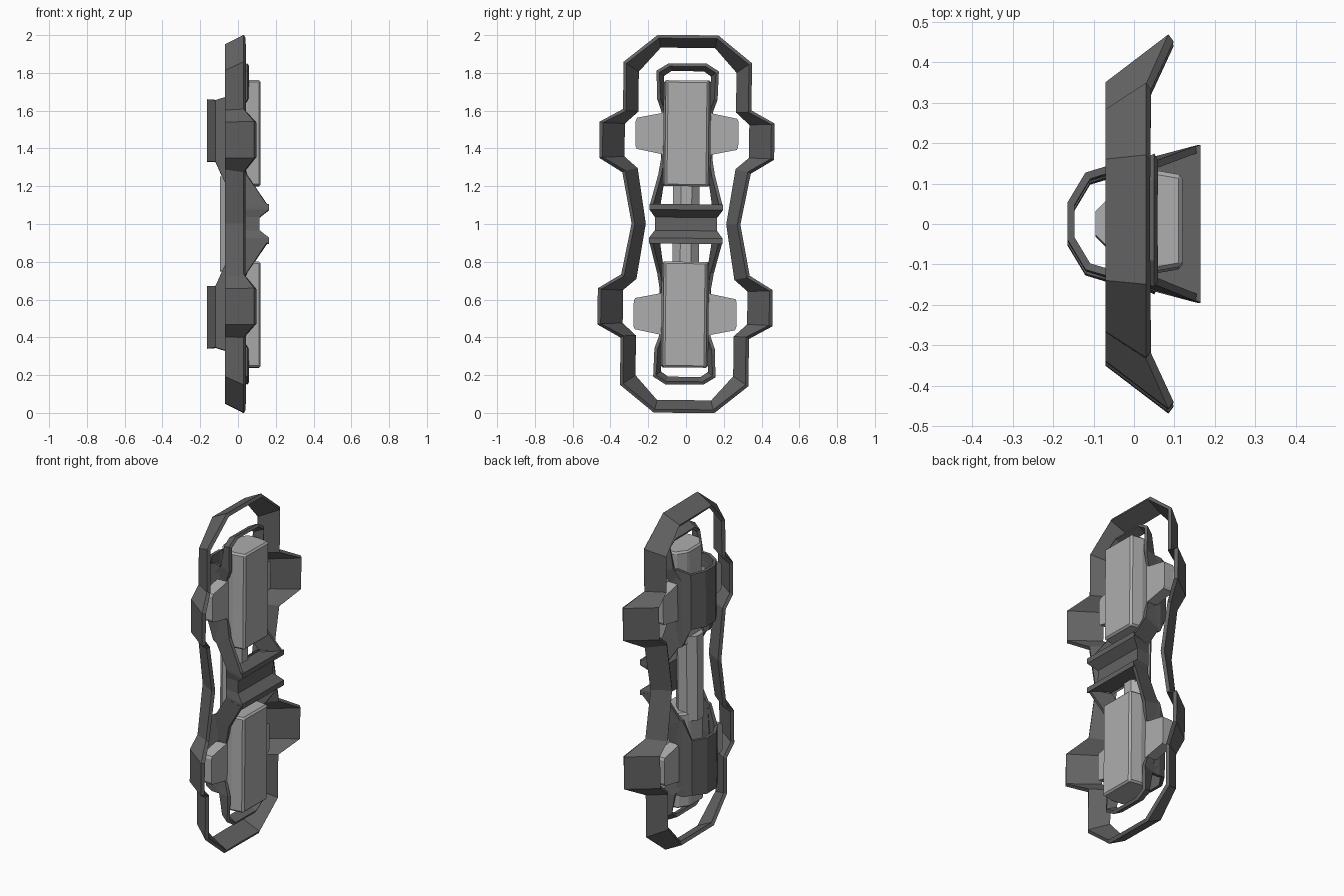
import bpy
from math import cos, sin, pi

cube = bpy.data.objects.get("Cube")
if cube:
    bpy.data.objects.remove(cube)

TILT = -0.011  # slight lean of the whole assembly


def material(name, value):
    mat = bpy.data.materials.new(name)
    mat.use_nodes = True
    colour = (value, value, value, 1)
    mat.diffuse_color = colour
    mat.node_tree.nodes["Principled BSDF"].inputs["Base Color"].default_value = colour
    return mat


dark = material("dark_grey", 0.125)
light = material("light_grey", 0.42)


def make(name, verts, faces, mat):
    """Object whose origin is the model centre, so mirrors work about z = 1."""
    mesh = bpy.data.meshes.new(name)
    mesh.from_pydata(verts, [], faces)
    mesh.materials.append(mat)
    obj = bpy.data.objects.new(name, mesh)
    bpy.context.collection.objects.link(obj)
    obj.location.z = 1
    obj.rotation_euler.x = TILT
    return obj


def mirror(obj, axes):
    mod = obj.modifiers.new("Mirror", 'MIRROR')
    mod.use_axis = [a in axes for a in "xyz"]
    mod.merge_threshold = 0.0005
    return obj


def thicken(obj, thickness):
    mod = obj.modifiers.new("Thickness", 'SOLIDIFY')
    mod.thickness = thickness
    mod.offset = -1
    mod.use_even_offset = True
    return obj


def ribbon(name, stations, mat):
    """Strip of quads between paired edge points."""
    verts = [p for pair in stations for p in pair]
    faces = [(2 * i, 2 * i + 1, 2 * i + 3, 2 * i + 2) for i in range(len(stations) - 1)]
    return make(name, verts, faces, mat)


def loft(name, rings, mat, cap_start=True):
    """Closed skin through rings with equal point counts."""
    n = len(rings[0])
    verts = [p for ring in rings for p in ring]
    faces = [(k * n + i, k * n + (i + 1) % n, (k + 1) * n + (i + 1) % n, (k + 1) * n + i)
             for k in range(len(rings) - 1) for i in range(n)]
    faces.append(tuple(range(len(verts) - n, len(verts))))
    if cap_start:
        faces.append(tuple(reversed(range(n))))
    return make(name, verts, faces, mat)


# Outer ring: one flared quarter (back y, back z, front x, front y, front z)
quarter = [
    (0, .95, .03, 0, 1.0), (.15, .95, .03, .16, 1.0),
    (.275, .81, .03, .34, .855), (.275, .6, .03, .34, .605),
    (.345, .537, .085, .463, .537), (.345, .345, .085, .463, .345),
    (.275, .285, .03, .34, .27), (.23, 0, .03, .288, 0),
]
ring = ribbon("outer_ring", [((-.07, by, bz), (fx, fy, fz)) for by, bz, fx, fy, fz in quarter], dark)
thicken(mirror(ring, "yz"), .02)

# Inner frames: narrow loops flaring into the waist
frame = ribbon("inner_frame", [
    ((0, 0, .825), (.05, 0, .85)),
    ((0, .09, .825), (.05, .1, .85)),
    ((0, .14, .79), (.05, .165, .81)),
    ((-.02, .14, .67), (.05, .16, .66)),
    ((-.07, .135, .61), (.015, .135, .59)),
    ((-.07, .13, .38), (.015, .13, .38)),
    ((-.06, .135, .23), (.045, .15, .26)),
    ((.03, .155, .09), (.16, .195, .09)),
], dark)
mirror(thicken(mirror(frame, "y"), .018), "z")

# Rear shrouds wrapping behind the blocks
shroud = ribbon("rear_shroud", [
    ((-.165, 0, .33), (-.165, 0, .66)),
    ((-.165, .045, .33), (-.165, .045, .66)),
    ((-.12, .12, .33), (-.12, .12, .655)),
    ((-.07, .135, .22), (-.07, .135, .67)),
    ((-.03, .137, .2), (-.03, .137, .67)),
], dark)
mirror(thicken(mirror(shroud, "y"), .018), "z")

# Waist: notched bar with two protruding crests
levels = [(0, .115, .165), (.035, .115, .165), (.075, .165, .195), (.105, .165, .195), (.075, .05, .15)]
waist = loft("waist_bar", [[(.03, -.155, min(z, .09)), (x, -y, z), (x, y, z), (.03, .155, min(z, .09))]
                           for z, x, y in levels], dark, cap_start=False)
mirror(waist, "z")

# Main blocks
half = [(.12, .113), (.05, .125), (-.02, .12), (-.065, .06)]
outline = [(x, -y) for x, y in reversed(half)] + half
block = loft("main_block", [[(x, y, z) for x, y in outline] for z in (.2, .76)], light)
bevel = block.modifiers.new("Bevel", 'BEVEL')
bevel.width = .01
bevel.segments = 1
mirror(block, "z")

# Side tabs joining the frames to the ring bulges
tab = loft("side_tab", [[(x, y, z) for x, z in ((-.045, lo), (.02, lo), (.02, hi), (-.045, hi))]
                        for y, lo, hi in ((.115, .365, .59), (.265, .395, .56), (.272, .41, .545))], light)
mirror(tab, "yz")

# Central octagonal rod linking the two blocks
octagon = [(.07 / cos(pi / 8) * cos(a), .07 / cos(pi / 8) * sin(a))
           for a in [(i + .5) * pi / 4 for i in range(8)]]
loft("centre_rod", [[(x - .025, y, z) for x, y in octagon] for z in (-.25, .25)], light)
